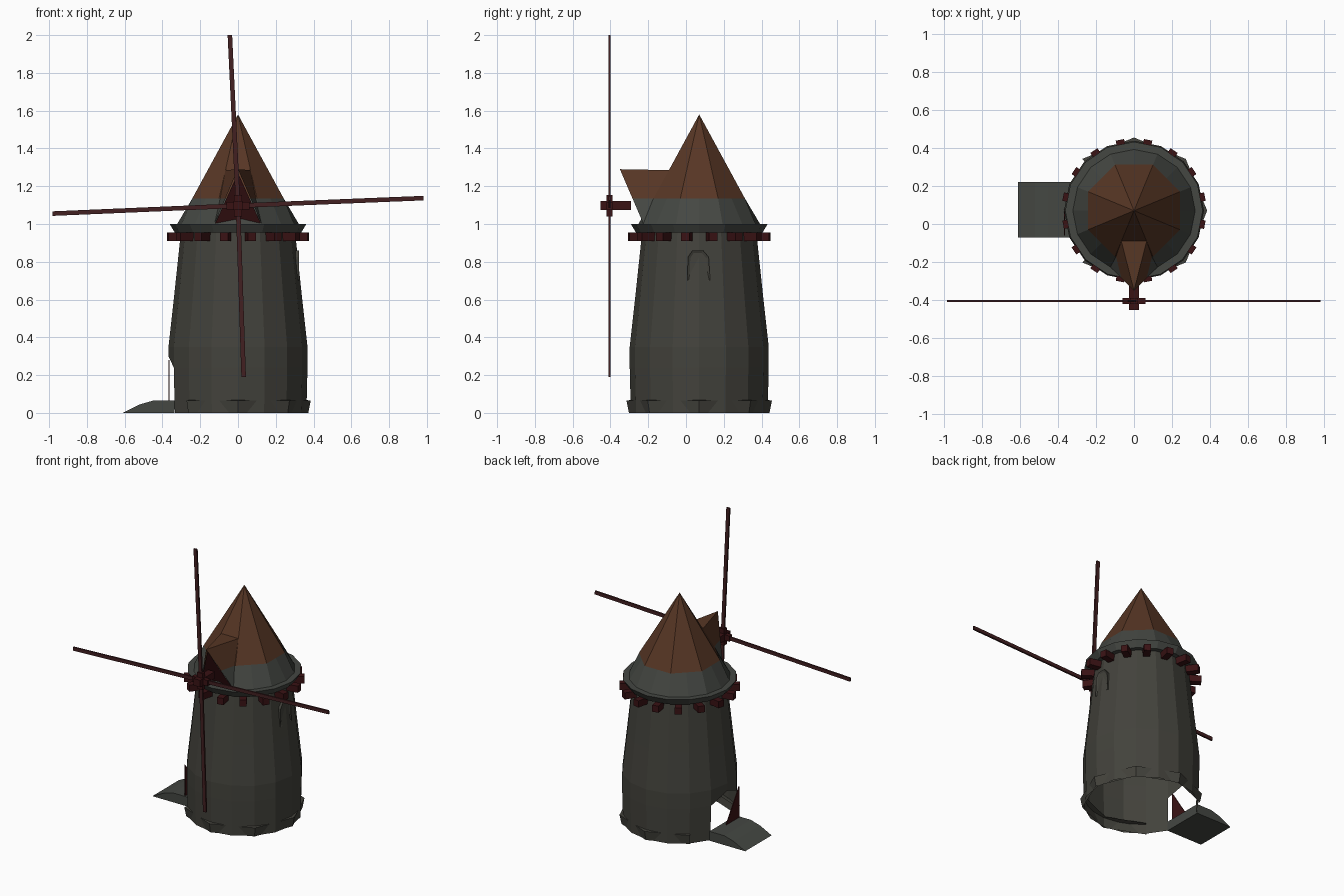
import bpy, bmesh, math
from mathutils import Vector, Matrix

cube = bpy.data.objects.get("Cube")
if cube:
    bpy.data.objects.remove(cube)

CY = 0.07  # tower axis in y


def material(name, rgb):
    m = bpy.data.materials.new(name)
    m.use_nodes = True
    m.diffuse_color = (*rgb, 1)
    bsdf = m.node_tree.nodes["Principled BSDF"]
    bsdf.inputs["Base Color"].default_value = (*rgb, 1)
    bsdf.inputs["Roughness"].default_value = 0.9
    return m


STONE = material("warm grey stone", (0.056, 0.055, 0.045))
SLATE = material("cool grey stone", (0.058, 0.063, 0.055))
ROOF = material("brown roof", (0.095, 0.037, 0.018))
TIMBER = material("dark red timber", (0.042, 0.006, 0.007))
SPAR = material("faded red spar", (0.055, 0.014, 0.015))


def finish(name, bm, *mats):
    mesh = bpy.data.meshes.new(name)
    bm.to_mesh(mesh)
    bm.free()
    for m in mats:
        mesh.materials.append(m)
    ob = bpy.data.objects.new(name, mesh)
    bpy.context.collection.objects.link(ob)
    return ob


def lathe(profile, sides, turn=0.0):
    """Sweep (radius, z) points round the tower axis; returns bmesh, rings, faces by row."""
    bm = bmesh.new()
    rings = []
    for r, z in profile:
        angles = [turn + math.tau * i / sides for i in range(sides)]
        rings.append([bm.verts.new((r * math.cos(a), CY + r * math.sin(a), z)) for a in angles])
    rows = []
    for lo, hi in zip(rings, rings[1:]):
        rows.append([bm.faces.new((lo[i], lo[(i + 1) % sides], hi[(i + 1) % sides], hi[i]))
                     for i in range(sides)])
    return bm, rings, rows


def box(name, centre, size, mat, rot=None):
    bm = bmesh.new()
    bmesh.ops.create_cube(bm, size=1)
    m = Matrix.Translation(centre) @ (rot or Matrix()) @ Matrix.Diagonal((*size, 1))
    bmesh.ops.transform(bm, matrix=m, verts=bm.verts)
    return finish(name, bm, mat)


def prism(outline, direction):
    """Extrude a closed outline along a vector."""
    bm = bmesh.new()
    face = bm.faces.new([bm.verts.new(p) for p in outline])
    new = bmesh.ops.extrude_face_region(bm, geom=[face], use_keep_orig=True)["geom"]
    moved = [g for g in new if isinstance(g, bmesh.types.BMVert)]
    bmesh.ops.translate(bm, verts=moved, vec=direction)
    bmesh.ops.recalc_face_normals(bm, faces=bm.faces)
    return bm


# Tower wall, open below, with a pointed doorway on the -x side
bm, rings, rows = lathe([(0.362, 0), (0.368, 0.24), (0.368, 0.35),
                         (0.338, 0.62), (0.303, 0.95), (0.303, 1.0)], 16)
rings[1][8].co.z = 0.3
bmesh.ops.delete(bm, geom=[rows[0][7], rows[0][8]], context="FACES")
finish("tower_wall", bm, STONE)

# Eight-sided plinth, left open at the doorway
bm, rings, rows = lathe([(0.372, 0), (0.385, 0.065), (0.35, 0.07)], 8)
bmesh.ops.delete(bm, geom=[row[i] for row in rows for i in (3, 4)], context="FACES")
finish("plinth", bm, STONE)

# Stone ledge under the roof
bm, rings, rows = lathe([(0.295, 0.955), (0.335, 0.955), (0.362, 1.0), (0.315, 1.0)], 16)
finish("roof_ledge", bm, SLATE)

# Timber beam ends below the ledge
for i in range(16):
    a = math.tau * (i + 0.5) / 16
    box("beam_end", (0.33 * math.cos(a), CY + 0.33 * math.sin(a), 0.932),
        (0.1, 0.045, 0.046), TIMBER, Matrix.Rotation(a, 4, "Z"))

# Roof: round grey skirt running up to an eight-sided brown cone
bm, rings, rows = lathe([(0.322, 1.0), (0.262, 1.135)], 16)
for v in rings[1][::2]:
    v.co.x *= math.cos(math.pi / 8)
    v.co.y = CY + (v.co.y - CY) * math.cos(math.pi / 8)
apex = bm.verts.new((0, CY, 1.58))
for i in range(1, 16, 2):
    top = rings[1]
    bm.faces.new((top[i], top[(i + 1) % 16], top[(i + 2) % 16], apex)).material_index = 1
finish("roof", bm, SLATE, ROOF)

# Dormer hood, grey below the roof's colour line
bm = bmesh.new()
tip = bm.verts.new((0, -0.35, 1.29))
back = [bm.verts.new((s * 0.068, -0.085, 1.285)) for s in (1, -1)]
foot = [bm.verts.new((s * 0.125, -0.225, 1.0)) for s in (1, -1)]
bm.faces.new((tip, back[0], back[1]))
bm.faces.new((tip, foot[0], back[0]))
bm.faces.new((tip, back[1], foot[1]))
bmesh.ops.bisect_plane(bm, geom=bm.verts[:] + bm.edges[:] + bm.faces[:],
                       plane_co=(0, 0, 1.135), plane_no=(0, 0, 1))
for f in bm.faces:
    f.material_index = int(f.calc_center_median().z > 1.135)
finish("dormer_hood", bm, SLATE, ROOF)

# Timber gable in the dormer
bm = bmesh.new()
bm.faces.new([bm.verts.new(p) for p in ((0, -0.335, 1.27), (-0.122, -0.225, 1.0), (0.122, -0.225, 1.0))])
finish("dormer_gable", bm, TIMBER)

# Sail shaft and hub
HUB = Vector((0, -0.405, 1.097))
box("sail_shaft", (0, -0.372, 1.097), (0.05, 0.16, 0.048), TIMBER)
box("hub_bar_across", HUB, (0.12, 0.03, 0.04), TIMBER)
box("hub_bar_upright", HUB, (0.04, 0.03, 0.115), TIMBER)

# Four bare sail spars
for x, z in ((-0.043, 2.0), (0.03, 0.19), (0.982, 1.137), (-0.982, 1.055)):
    end = Vector((x, HUB.y, z))
    arm = end - HUB
    rot = Matrix.Rotation(math.atan2(arm.x, arm.z), 4, "Y")
    box("sail_spar", (HUB + end) / 2, (0.024, 0.012, arm.length), SPAR, rot)

# Window frame on the +x side with a sunken pane
outline = [(0.008, 0.7), (0.128, 0.7), (0.12, 0.825), (0.09, 0.86), (0.035, 0.86), (0.01, 0.825)]
bm = prism([(0.28, y, z) for y, z in outline], (0.042, 0, 0))
outer = max(bm.faces, key=lambda f: f.calc_center_median().x)
bmesh.ops.inset_region(bm, faces=[outer], thickness=0.014)
bmesh.ops.translate(bm, verts=outer.verts, vec=(-0.006, 0, 0))
finish("window_frame", bm, STONE)

# Entrance ramp
section = [(-0.61, 0), (-0.52, 0.045), (-0.45, 0.065), (-0.335, 0.065), (-0.335, 0)]
finish("entrance_ramp", prism([(x, -0.07, z) for x, z in section], (0, 0.29, 0)), SLATE)

# Broken timber door in the doorway
door = [(-0.06, 0.28), (-0.06, 0.05), (0.09, 0.05)]
finish("door_leaf", prism([(-0.368, y, z) for y, z in door], (0.006, 0, 0)), TIMBER)
